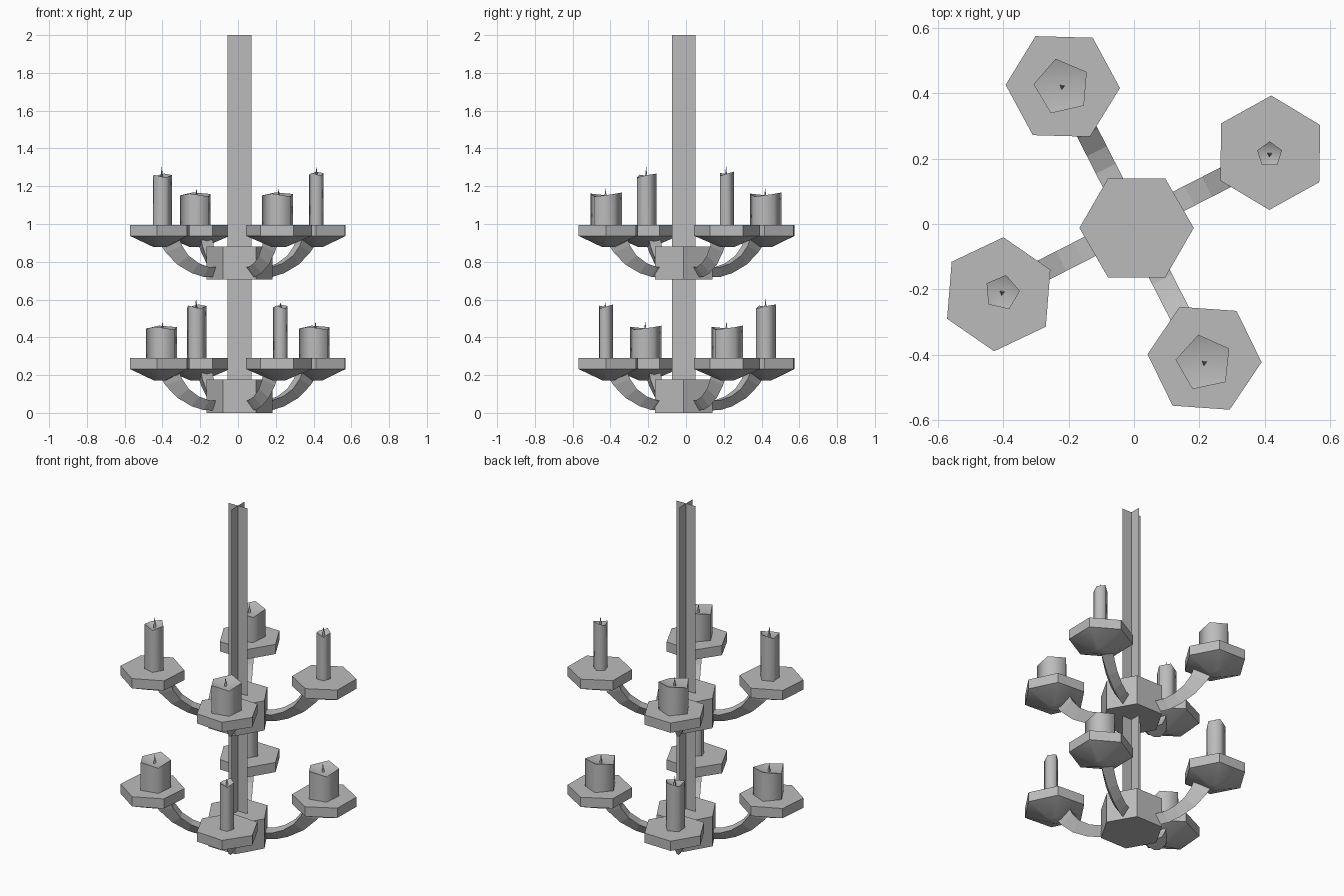
import bpy
import bmesh
from math import cos, sin, radians, pi
from mathutils import Vector

cube = bpy.data.objects.get("Cube")
if cube:
    bpy.data.objects.remove(cube)

GREY = (0.5, 0.5, 0.5, 1)
grey = bpy.data.materials.new("plain grey")
grey.use_nodes = True
grey.diffuse_color = GREY
grey.node_tree.nodes["Principled BSDF"].inputs["Base Color"].default_value = GREY

HUB = Vector((0.008, -0.012, 0))
TIER_STEP = 0.705


def finish(bm, name, smooth_angle=None):
    """Turn a bmesh into a named grey object."""
    bmesh.ops.recalc_face_normals(bm, faces=bm.faces)
    mesh = bpy.data.meshes.new(name)
    bm.to_mesh(mesh)
    bm.free()
    mesh.materials.append(grey)
    obj = bpy.data.objects.new(name, mesh)
    bpy.context.collection.objects.link(obj)
    if smooth_angle:
        bpy.ops.object.select_all(action='DESELECT')
        obj.select_set(True)
        bpy.context.view_layer.objects.active = obj
        bpy.ops.object.shade_smooth_by_angle(angle=radians(smooth_angle))
    return obj


def ring(bm, center, radius, z, sides, turn, lift=None):
    """Add a regular ring of vertices, optionally with uneven heights."""
    lift = lift or [0] * sides
    return [bm.verts.new((center[0] + radius * cos(turn + 2 * pi * i / sides),
                          center[1] + radius * sin(turn + 2 * pi * i / sides),
                          z + lift[i])) for i in range(sides)]


def bridge(bm, low, high):
    n = len(low)
    for i in range(n):
        j = (i + 1) % n
        bm.faces.new((low[i], low[j], high[j], high[i]))


def lathe(name, center, levels, sides, turn, smooth_angle=None):
    """Stack rings given as (radius, height) and cap both ends."""
    bm = bmesh.new()
    rings = [ring(bm, center, r, z, sides, radians(turn)) for r, z in levels]
    for low, high in zip(rings, rings[1:]):
        bridge(bm, low, high)
    bm.faces.new(rings[0])
    bm.faces.new(rings[-1])
    return finish(bm, name, smooth_angle)


def make_pole():
    """Two crossed flat strips."""
    bm = bmesh.new()
    for side in (Vector((0.0625, 0, 0)), Vector((0, 0.0625, 0))):
        corners = [HUB - side, HUB + side]
        low = [bm.verts.new(c + Vector((0, 0, 0.1))) for c in corners]
        high = [bm.verts.new(c + Vector((0, 0, 2))) for c in corners]
        bm.faces.new((low[0], low[1], high[1], high[0]))
    finish(bm, "pole")


# Arm side profile: (reach, height) of the flat top and of the lower ridge
ARM_TOP = [(0.1, 0.065), (0.19, 0.067), (0.25, 0.087), (0.31, 0.127), (0.35, 0.18), (0.37, 0.23)]
ARM_RIDGE = [(0.1, 0.012), (0.205, 0.015), (0.275, 0.035), (0.36, 0.08), (0.43, 0.145), (0.47, 0.2)]


def make_arm(name, angle, base):
    """Upturned arm with a triangular section, ridge downward."""
    out = Vector((cos(angle), sin(angle), 0))
    across = Vector((-sin(angle), cos(angle), 0)) * 0.034
    up = Vector((0, 0, 1))
    bm = bmesh.new()
    sections = []
    for (rt, zt), (rr, zr) in zip(ARM_TOP, ARM_RIDGE):
        top = out * rt + up * (base + zt)
        ridge = out * rr + up * (base + zr)
        sections.append([bm.verts.new(p) for p in (top + across, top - across, ridge)])
    for a, b in zip(sections, sections[1:]):
        bridge(bm, a, b)
    bm.faces.new(sections[0])
    bm.faces.new(sections[-1])
    finish(bm, name)


def make_candle(name, center, radius, base, top, turn):
    """Five-sided candle with an uneven rim and a hollow top."""
    bm = bmesh.new()
    uneven = [0.004, 0.012, -0.004, 0.006, -0.01]
    low = ring(bm, center, radius, base, 5, radians(turn))
    rim = ring(bm, center, radius, top, 5, radians(turn), uneven)
    bridge(bm, low, rim)
    bm.faces.new(low)
    middle = bm.verts.new((center[0], center[1], top - 0.02))
    for i in range(5):
        bm.faces.new((rim[i], rim[(i + 1) % 5], middle))
    finish(bm, name, 80)


def make_wick(name, center, base, tip):
    bm = bmesh.new()
    low = ring(bm, center, 0.011, base, 3, 0.4)
    point = bm.verts.new((center[0], center[1], tip))
    bm.faces.new(low)
    for i in range(3):
        bm.faces.new((low[i], low[(i + 1) % 3], point))
    finish(bm, name)


# Dishes: name, centre, turn
DISHES = [
    ("back_right", (-0.218, 0.421), -1.6),
    ("back_left", (0.417, 0.218), 29),
    ("front_right", (-0.414, -0.215), 25.4),
    ("front_left", (0.216, -0.411), -4),
]
# Candles in dish order: centre, radius, top, wick tip, turn
CANDLES = {
    "lower": [((-0.222, 0.422), 0.055, 0.562, 0.605, 5),
              ((0.41, 0.215), 0.088, 0.45, 0.485, 31),
              ((-0.4, -0.215), 0.088, 0.45, 0.485, 30),
              ((0.225, -0.427), 0.04, 0.562, 0.588, 20)],
    "upper": [((-0.22, 0.42), 0.088, 1.155, 1.19, 31),
              ((0.415, 0.213), 0.04, 1.265, 1.305, 18),
              ((-0.404, -0.21), 0.055, 1.255, 1.305, 5),
              ((0.215, -0.425), 0.088, 1.155, 1.19, 30)],
}

make_pole()
for tier, base in (("lower", 0), ("upper", TIER_STEP)):
    lathe(tier + "_hub", HUB, [(0.175, base), (0.175, base + 0.177)], 6, 0)
    for k, (spot, center, turn) in enumerate(DISHES):
        label = tier + "_" + spot
        make_arm(label + "_arm", radians((117, 27, 207, 297)[k]), base)
        lathe(label + "_dish", center,
              [(0.035, base + 0.172), (0.175, base + 0.232), (0.175, base + 0.29)],
              6, turn, 30)
        place, radius, top, tip, spin = CANDLES[tier][k]
        make_candle(label + "_candle", place, radius, base + 0.285, top, spin)
        make_wick(label + "_wick", place, top - 0.03, tip)
